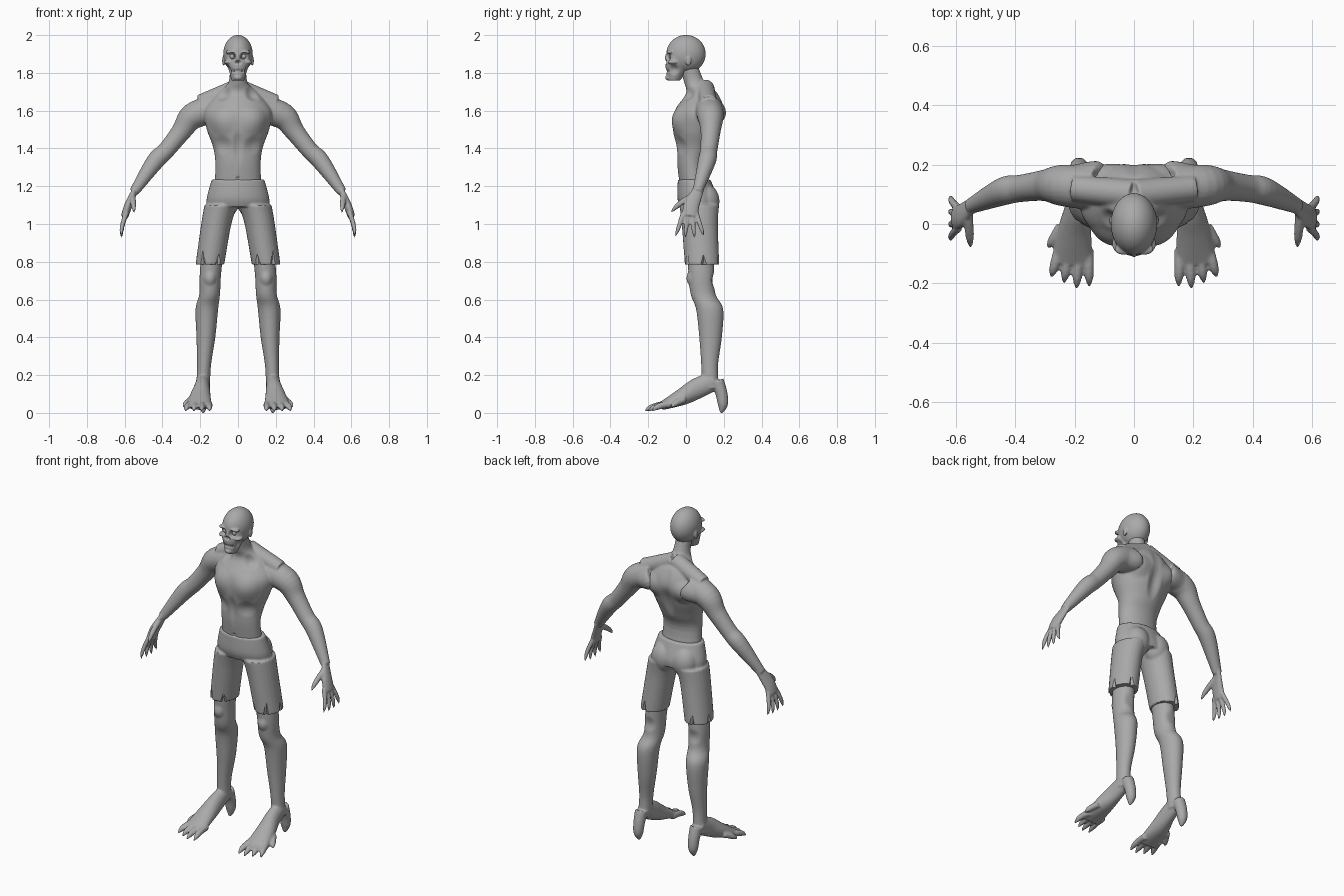
import bpy, bmesh, math
from mathutils import Vector, Matrix

cube = bpy.data.objects.get("Cube")
if cube:
    bpy.data.objects.remove(cube, do_unlink=True)

shade = 0.4
grey = bpy.data.materials.new("matte grey")
grey.use_nodes = True
grey.diffuse_color = (shade, shade, shade, 1)
grey.node_tree.nodes["Principled BSDF"].inputs["Base Color"].default_value = grey.diffuse_color

SIDES = (("left", 1), ("right", -1))
ALONG_X, ALONG_Y, ALONG_Z = (Vector(row) for row in Matrix.Identity(3))


def spline(points, steps=5):
    """Catmull-Rom curve through tuples of any length."""
    padded = [points[0], *points, points[-1]]
    curve = []
    for before, start, end, after in zip(padded, padded[1:], padded[2:], padded[3:]):
        for step in range(steps):
            t = step / steps
            curve.append([0.5 * (2 * b + (c - a) * t + (2 * a - 5 * b + 4 * c - d) * t * t
                                 + (3 * b - a - 3 * c + d) * t ** 3)
                          for a, b, c, d in zip(before, start, end, after)])
    return curve + [list(points[-1])]


def loft(bm, points, side=1, across=None, flat=1, segments=24):
    """Skin elliptical rings (x, y, z, radius): level, or square to the path if across is given."""
    path = spline(points)
    spots = [Vector(p[:3]) for p in path]
    rings = []
    for i, (spot, p) in enumerate(zip(spots, path)):
        u, v = ALONG_X, ALONG_Y
        if across:
            tangent = spots[min(i + 1, len(spots) - 1)] - spots[max(i - 1, 0)]
            u = tangent.cross(across).normalized()
            v = tangent.cross(u).normalized()
        depth = p[4] if len(p) > 4 else p[3] * flat
        ring = []
        for k in range(segments):
            angle = math.tau * k / segments
            co = spot + u * p[3] * math.cos(angle) + v * depth * math.sin(angle)
            ring.append(bm.verts.new((co.x * side, co.y, co.z)))
        rings.append(ring)
    for lower, upper in zip(rings, rings[1:]):
        for k in range(segments):
            n = (k + 1) % segments
            bm.faces.new((lower[k], lower[n], upper[n], upper[k]))
    bm.faces.new(rings[0])
    bm.faces.new(rings[-1])


def trunk(bm, profile):
    """Central form from rows of height, half width, front and back."""
    loft(bm, [(0, (front + back) / 2, z, width, (back - front) / 2)
              for z, width, front, back in profile], segments=40)


def claw(bm, base, tip, radius, side, across, bow):
    """Bowed finger, toe or spur that ends in a point."""
    base, tip = Vector(base), Vector(tip)
    loft(bm, [(*base, radius), (*(base.lerp(tip, 0.4) + bow), radius * 0.9),
              (*(base.lerp(tip, 0.75) + bow), radius * 0.75), (*tip, radius / 5)],
         side, across, segments=12)


def blob(bm, centre, radii, side=1):
    place = Matrix.Translation((centre[0] * side, *centre[1:]))
    bmesh.ops.create_icosphere(bm, subdivisions=4, radius=1,
                               matrix=place @ Matrix.Diagonal((*radii, 1)))


def add_object(name, bm):
    bmesh.ops.recalc_face_normals(bm, faces=bm.faces[:])
    mesh = bpy.data.meshes.new(name)
    bm.to_mesh(mesh)
    bm.free()
    obj = bpy.data.objects.new(name, mesh)
    bpy.context.collection.objects.link(obj)
    mesh.materials.append(grey)
    mesh.shade_smooth()
    return obj


def bake(obj):
    graph = bpy.context.evaluated_depsgraph_get()
    mesh = bpy.data.meshes.new_from_object(obj.evaluated_get(graph))
    obj.modifiers.clear()
    obj.data = mesh
    mesh.materials.clear()
    mesh.materials.append(grey)
    mesh.shade_smooth()


def fuse(obj, voxel, rounds):
    """Merge overlapping forms into one skin and relax it."""
    remesh = obj.modifiers.new("fuse", 'REMESH')
    remesh.mode, remesh.voxel_size = 'VOXEL', voxel
    relax = obj.modifiers.new("relax", 'SMOOTH')
    relax.factor, relax.iterations = 0.5, rounds
    bake(obj)


def swell(obj, centre, size, amount, tall=1):
    """Soft swelling on both sides, or a hollow if the amount is negative."""
    normals = [v.normal.copy() for v in obj.data.vertices]
    for v, normal in zip(obj.data.vertices, normals):
        gap = Vector((abs(v.co.x), v.co.y, v.co.z)) - Vector(centre)
        gap.z /= tall
        reach = gap.length / size
        if reach < 1:
            v.co += normal * amount * (1 - reach ** 2) ** 2
    obj.data.update()


# Torso and neck
bm = bmesh.new()
trunk(bm, [(1.1, .13, -.02, .14), (1.3, .12, -.045, .105), (1.4, .13, -.05, .14),
           (1.5, .165, -.07, .18), (1.6, .18, -.06, .205), (1.69, .11, 0, .17),
           (1.75, .05, -.01, .1), (1.85, .045, -.04, .06)])
for label, side in SIDES:
    # Trapezius and arm
    loft(bm, [(0, .1, 1.72, .05), (.2, .12, 1.64, .045)], side, ALONG_Y)
    loft(bm, [(.13, .12, 1.61, .075), (.24, .13, 1.57, .07), (.3, .13, 1.49, .053),
              (.38, .12, 1.39, .046), (.44, .11, 1.33, .047), (.55, .06, 1.17, .026)], side, ALONG_Y)
    # Palm, fingers and thumb
    loft(bm, [(.54, .07, 1.19, .028), (.58, .03, 1.1, .042), (.6, .02, 1.04, .04)],
         side, ALONG_X, flat=.5)
    for i in range(4):
        spread = i - 1.5
        claw(bm, (.59, .02 + .022 * spread, 1.06), (.615, .02 + .05 * spread, .92 + .01 * abs(spread)),
             .014, side, ALONG_X, ALONG_X * .008)
    claw(bm, (.56, .04, 1.15), (.55, -.08, 1.06), .018, side, ALONG_X, ALONG_Z * .01)
    # Leg
    loft(bm, [(.12, .075, .97, .06), (.145, .08, .75, .057), (.15, .09, .63, .055),
              (.165, .125, .55, .06), (.17, .13, .4, .05), (.18, .125, .25, .037),
              (.185, .13, .13, .037)], side, flat=1.2)
    # Arched foot, heel spur and toes
    loft(bm, [(.185, .15, .17, .035, .05), (.19, .06, .13, .042, .055), (.2, -.02, .085, .056, .045),
              (.207, -.13, .036, .068, .022)], side, ALONG_Z)
    claw(bm, (.185, .165, .17), (.185, .185, 0), .036, side, ALONG_X, ALONG_Y * .015)
    for i in range(4):
        claw(bm, (.155 + .032 * i, -.085, .045), (.15 + .043 * i, -.225 + .02 * abs(i - .7), .01),
             .02, side, ALONG_Z, ALONG_Z * .01)
    claw(bm, (.245, -.01, .07), (.29, -.08, .03), .02, side, ALONG_Z, ALONG_Z * .005)
body = add_object("body", bm)
fuse(body, .0055, 5)

# Chest, shoulder blades, then hollows of spine, belly, collar, navel and knee
swell(body, (.085, -.05, 1.55), .09, .015)
swell(body, (.12, .19, 1.57), .09, .022)
swell(body, (0, .18, 1.5), .05, -.016, tall=5)
swell(body, (0, -.05, 1.45), .03, -.01, tall=6)
swell(body, (.08, -.03, 1.42), .06, -.01)
swell(body, (.08, .01, 1.69), .05, -.015)
swell(body, (0, -.04, 1.24), .015, -.01)
swell(body, (.15, .01, .71), .045, .012)
swell(body, (.15, .15, .7), .05, -.01)

# Head: cranium, gaunt face, nose, chin, brow, cheekbones and ears
bm = bmesh.new()
blob(bm, (0, 0, 1.9), (.078, .104, .101))
trunk(bm, [(1.93, .066, -.095, .04), (1.86, .066, -.107, .02),
           (1.82, .053, -.107, .01), (1.76, .033, -.098, -.03)])
blob(bm, (0, -.1, 1.88), (.01, .012, .022))
blob(bm, (0, -.09, 1.775), (.024, .02, .016))
for label, side in SIDES:
    blob(bm, (.034, -.084, 1.91), (.032, .02, .011), side)
    blob(bm, (.052, -.066, 1.857), (.022, .03, .012), side)
    blob(bm, (.076, .012, 1.865), (.008, .016, .026), side)
head = add_object("head", bm)
fuse(head, .004, 3)

# Eye sockets, open nose, sunken cheeks and a row of teeth
swell(head, (.031, -.095, 1.886), .025, -.03)
swell(head, (.008, -.108, 1.856), .013, -.02)
swell(head, (.056, -.065, 1.815), .035, -.014)
for i in range(4):
    swell(head, (.01 * i, -.105 + .003 * i, 1.81), .008, -.008, tall=2)

# Eyeballs
for label, side in SIDES:
    bm = bmesh.new()
    blob(bm, (.031, -.078, 1.886), (.013, .013, .013), side)
    add_object(label + "_eye", bm)

# Shorts: waist, seat and two legs
bm = bmesh.new()
trunk(bm, [(1.235, .14, -.043, .13), (1.14, .165, -.046, .166), (1.09, .165, -.03, .165)])
for label, side in SIDES:
    blob(bm, (.07, .105, 1.12), (.075, .072, .09), side)
    loft(bm, [(.09, .07, 1.1, .088), (.115, .073, 1, .08), (.149, .085, .785, .076)], side, flat=1.2)
shorts = add_object("shorts", bm)
fuse(shorts, .006, 4)

# Torn notches around the hems
bm = bmesh.new()
for label, side in SIDES:
    for degrees in (-125, -60, 5, 80):
        angle = math.radians(degrees)
        out = Vector((math.cos(angle), 1.2 * math.sin(angle), 0))
        spot = Vector((.149, .085, .825)) + out * .076
        spot.x *= side
        turn = Matrix.Rotation(math.atan2(out.y, out.x * side), 4, 'Z')
        bmesh.ops.create_cone(bm, cap_ends=True, segments=4, radius1=.02, radius2=.001, depth=.11,
                              matrix=Matrix.Translation(spot) @ turn)
notches = add_object("hem_notches", bm)
cut = shorts.modifiers.new("notches", 'BOOLEAN')
cut.operation, cut.object, cut.solver = 'DIFFERENCE', notches, 'EXACT'
bake(shorts)
shorts.data.set_sharp_from_angle(angle=math.radians(40))
bpy.data.objects.remove(notches, do_unlink=True)
